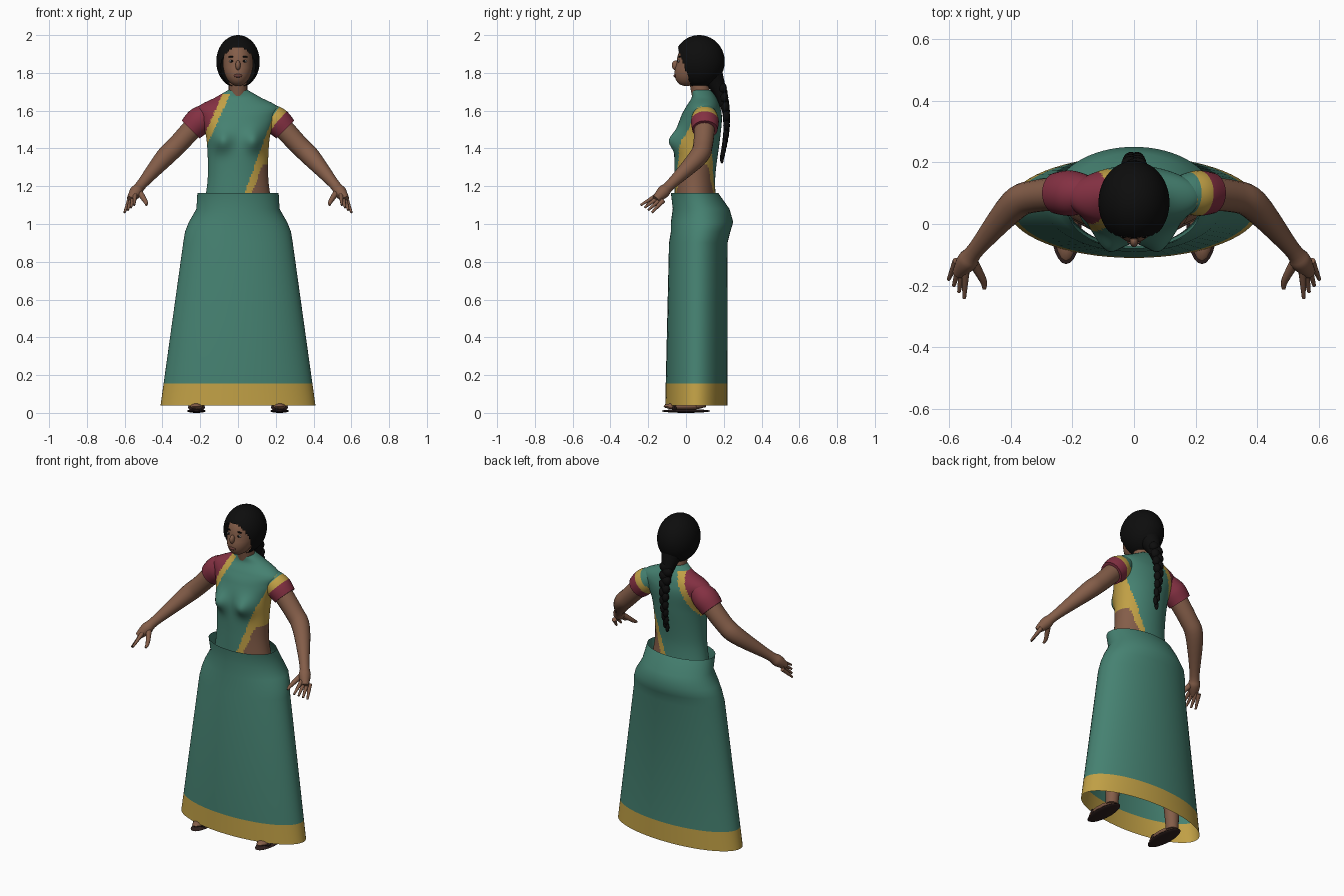
import bpy, bmesh, math
from mathutils import Vector

default_cube = bpy.data.objects.get("Cube")
if default_cube:
    bpy.data.objects.remove(default_cube, do_unlink=True)


def make_material(name, red, green, blue):
    material = bpy.data.materials.new(name)
    material.use_nodes = True
    material.diffuse_color = (red, green, blue, 1)
    shader = material.node_tree.nodes["Principled BSDF"]
    shader.inputs["Base Color"].default_value = (red, green, blue, 1)
    shader.inputs["Roughness"].default_value = 0.8
    return material


GREEN = make_material("green_cloth", 0.06, 0.22, 0.165)
GOLD = make_material("gold_trim", 0.53, 0.35, 0.06)
MAROON = make_material("maroon_cloth", 0.23, 0.03, 0.055)
SKIN = make_material("skin", 0.23, 0.11, 0.066)
BLACK = make_material("black_hair", 0.004, 0.004, 0.004)
BROWN = make_material("sandal_brown", 0.03, 0.015, 0.014)
LIP = make_material("lip_brown", 0.14, 0.05, 0.04)
WHITE = make_material("eye_white", 0.45, 0.4, 0.36)


def finish(name, bm, paint):
    """Make an object; paint is a material or a rule giving one per face centre."""
    bmesh.ops.recalc_face_normals(bm, faces=bm.faces)
    used = []
    for face in bm.faces:
        material = paint(face.calc_center_median()) if callable(paint) else paint
        if material not in used:
            used.append(material)
        face.material_index = used.index(material)
    mesh = bpy.data.meshes.new(name)
    bm.to_mesh(mesh)
    bm.free()
    for material in used:
        mesh.materials.append(material)
    part = bpy.data.objects.new(name, mesh)
    bpy.context.collection.objects.link(part)
    bpy.ops.object.select_all(action="DESELECT")
    part.select_set(True)
    bpy.context.view_layer.objects.active = part
    bpy.ops.object.shade_smooth_by_angle(angle=math.radians(50))


def spline(keys, steps):
    """Smooth curve through tuples of any length."""
    result = []
    last = len(keys) - 1
    for i in range(last):
        before, start, end, after = (keys[max(0, min(last, i + offset))] for offset in (-1, 0, 1, 2))
        for step in range(steps):
            t = step / steps
            result.append([b + t / 2 * (c - a + t * (2 * a - 5 * b + 4 * c - d + t * (3 * (b - c) + d - a)))
                           for a, b, c, d in zip(before, start, end, after)])
    return result + [keys[last]]


def circle(sides):
    angles = [math.tau * i / sides for i in range(sides)]
    return [(math.cos(angle), math.sin(angle)) for angle in angles]


def bridge(rings, capped):
    bm = bmesh.new()
    loops = [[bm.verts.new(point) for point in ring] for ring in rings]
    for lower, upper in zip(loops, loops[1:]):
        for i in range(len(lower)):
            bm.faces.new((lower[i - 1], lower[i], upper[i], upper[i - 1]))
    if capped:
        bm.faces.new(loops[0])
        bm.faces.new(loops[-1])
    return bm


def loft(keys, steps, sides, capped):
    """Stacked ellipses: height, half width, front y, back y."""
    rings = []
    for z, width, front, back in spline(keys, steps):
        middle, depth = (front + back) / 2, (back - front) / 2
        rings.append([(width * c, middle + depth * s, z) for c, s in circle(sides)])
    return bridge(rings, capped)


def tube(keys, mirror=1, steps=5, sides=18):
    """Round limb through points of x, y, z, radius."""
    points = spline(keys, steps)
    centres = [Vector((mirror * x, y, z)) for x, y, z, radius in points]
    rings = []
    for i, centre in enumerate(centres):
        along = centres[min(i + 1, len(centres) - 1)] - centres[max(i - 1, 0)]
        across = along.cross(Vector((0, 1, 0))).normalized()
        other = along.cross(across).normalized()
        radius = points[i][3]
        rings.append([centre + radius * (across * c + other * s) for c, s in circle(sides)])
    return bridge(rings, True)


def ball(centre, size, segments=16):
    bm = bmesh.new()
    bmesh.ops.create_uvsphere(bm, u_segments=segments, v_segments=segments // 2, radius=1)
    bmesh.ops.scale(bm, vec=size, verts=bm.verts)
    bmesh.ops.translate(bm, vec=centre, verts=bm.verts)
    return bm


# Skirt: open sheet with a gold hem cut along the bottom
HEM = 0.155
skirt = loft([(0.04, 0.41, -0.11, 0.22), (0.9, 0.29, -0.09, 0.22), (0.96, 0.28, -0.08, 0.235),
              (1.01, 0.26, -0.08, 0.25), (1.08, 0.22, -0.07, 0.23), (1.165, 0.215, -0.08, 0.17)],
             steps=1, sides=64, capped=False)
bmesh.ops.bisect_plane(skirt, geom=skirt.verts[:] + skirt.edges[:] + skirt.faces[:],
                       plane_co=(0, 0, HEM), plane_no=(0, 0, 1))
finish("skirt", skirt, lambda centre: GOLD if centre.z < HEM else GREEN)


# Torso: drape over the left shoulder, bare left waist, blouse on the right shoulder
def paint_drape(centre):
    left_edge = 0.035 + (centre.z - 1.165) * 0.37
    right_edge = -0.05 - (1.67 - centre.z) * 0.45
    if centre.x > left_edge:
        on_border = centre.x < left_edge + 0.04
        return GOLD if on_border or centre.z > 1.31 else SKIN
    if centre.x < right_edge and 1.39 < centre.z < 1.69:
        on_border = centre.x > right_edge - 0.04
        return GOLD if on_border or centre.z < 1.42 else MAROON
    return GREEN


torso = loft([(1.1, 0.18, -0.06, 0.16), (1.25, 0.16, -0.06, 0.155), (1.45, 0.167, -0.06, 0.18),
              (1.56, 0.2, -0.03, 0.19), (1.62, 0.21, 0, 0.18), (1.67, 0.12, 0.03, 0.16),
              (1.71, 0.05, 0.03, 0.13)], steps=12, sides=112, capped=True)
for vert in torso.verts:
    if vert.co.y < 0.05:
        sideways = (abs(vert.co.x) - 0.085) / 0.05
        upward = (vert.co.z - 1.44) / 0.055
        vert.co.y -= 0.045 * math.exp(-sideways ** 2 - upward ** 2)
finish("draped_torso", torso, paint_drape)


def paint_sleeve(centre):
    along_arm = 0.77 * centre.x - 0.63 * centre.z
    if centre.x < 0 or along_arm > -0.81:
        return MAROON
    return GOLD if along_arm > -0.85 else GREEN


# Arms, hands, legs, sandals and paired face features
for mirror, side in ((1, "left"), (-1, "right")):
    sleeve = tube([(0.13, 0.1, 1.6, 0.05), (0.2, 0.1, 1.55, 0.073), (0.25, 0.1, 1.5, 0.067)],
                  mirror, steps=14, sides=32)
    finish(side + "_sleeve", sleeve, paint_sleeve)
    arm = tube([(0.2, 0.1, 1.55, 0.057), (0.32, 0.09, 1.42, 0.052), (0.39, 0.06, 1.35, 0.05),
                (0.51, -0.08, 1.21, 0.028), (0.54, -0.12, 1.17, 0.034), (0.57, -0.16, 1.13, 0.02)], mirror)
    finish(side + "_arm", arm, SKIN)
    for i in range(4):
        knuckle = (0.545 + 0.01 * i, -0.15 + 0.01 * i, 1.155 - 0.01 * i, 0.013)
        tip = (0.55 + 0.017 * i, -0.24 + 0.02 * i, 1.1 - 0.013 * i, 0.006)
        finish(f"{side}_finger_{i + 1}", tube([knuckle, tip], mirror, sides=10), SKIN)
    thumb = tube([(0.53, -0.11, 1.18, 0.018), (0.49, -0.18, 1.12, 0.012), (0.485, -0.21, 1.1, 0.006)],
                 mirror, sides=10)
    finish(side + "_thumb", thumb, SKIN)

    leg = tube([(0.22, 0.07, 0.03, 0.035), (0.2, 0.07, 0.3, 0.05), (0.1, 0.05, 1, 0.08)], mirror)
    finish(side + "_leg", leg, SKIN)
    finish(side + "_foot", ball((mirror * 0.22, -0.01, 0.035), (0.04, 0.11, 0.02)), SKIN)
    finish(side + "_sandal_sole", ball((mirror * 0.22, 0, 0.01), (0.05, 0.13, 0.01), 24), BROWN)
    finish(side + "_sandal_strap", ball((mirror * 0.22, -0.06, 0.03), (0.045, 0.015, 0.025)), BROWN)

    finish(side + "_eye", ball((mirror * 0.033, -0.038, 1.862), (0.015, 0.006, 0.007)), WHITE)
    finish(side + "_iris", ball((mirror * 0.033, -0.042, 1.862), (0.007, 0.004, 0.006)), BLACK)
    finish(side + "_eyebrow", ball((mirror * 0.034, -0.036, 1.885), (0.02, 0.005, 0.004)), BLACK)

# Head: egg with the jaw pushed forward
finish("neck", tube([(0, 0.085, 1.66, 0.05), (0, 0.06, 1.79, 0.05)]), SKIN)
head = ball((0, 0.05, 1.85), (0.08, 0.1, 0.12), 32)
for vert in head.verts:
    vert.co.y -= 0.4 * max(0, 1.85 - vert.co.z)
finish("head", head, SKIN)
finish("nose", ball((0, -0.055, 1.84), (0.014, 0.02, 0.026)), SKIN)
finish("lips", ball((0, -0.058, 1.785), (0.023, 0.008, 0.009)), LIP)

# Hair cap with the face opening cut away
hair = ball((0, 0.07, 1.86), (0.115, 0.135, 0.14), 80)
opening = []
for face in hair.faces:
    centre = face.calc_center_median()
    below_hairline = centre.z < 1.94 - 4 * centre.x ** 2
    if below_hairline and centre.y < 0.02 - (centre.z - 1.75) * 0.35:
        opening.append(face)
bmesh.ops.delete(hair, geom=opening, context="FACES")
finish("hair", hair, BLACK)

# Braid: alternating strands tapering down the back
finish("braid_root", tube([(0, 0.14, 1.78, 0.06), (0, 0.18, 1.7, 0.035), (0, 0.21, 1.6, 0.02)]), BLACK)
STRANDS = 16
for i in range(STRANDS):
    t = i / (STRANDS - 1)
    taper = 1 - 0.6 * t
    offset = 0.013 * taper * (-1) ** i
    centre = (offset, 0.19 + 0.025 * math.sin(math.pi * t), 1.72 - 0.37 * t)
    finish(f"braid_strand_{i + 1}", ball(centre, (0.03 * taper, 0.026 * taper, 0.03)), BLACK)
